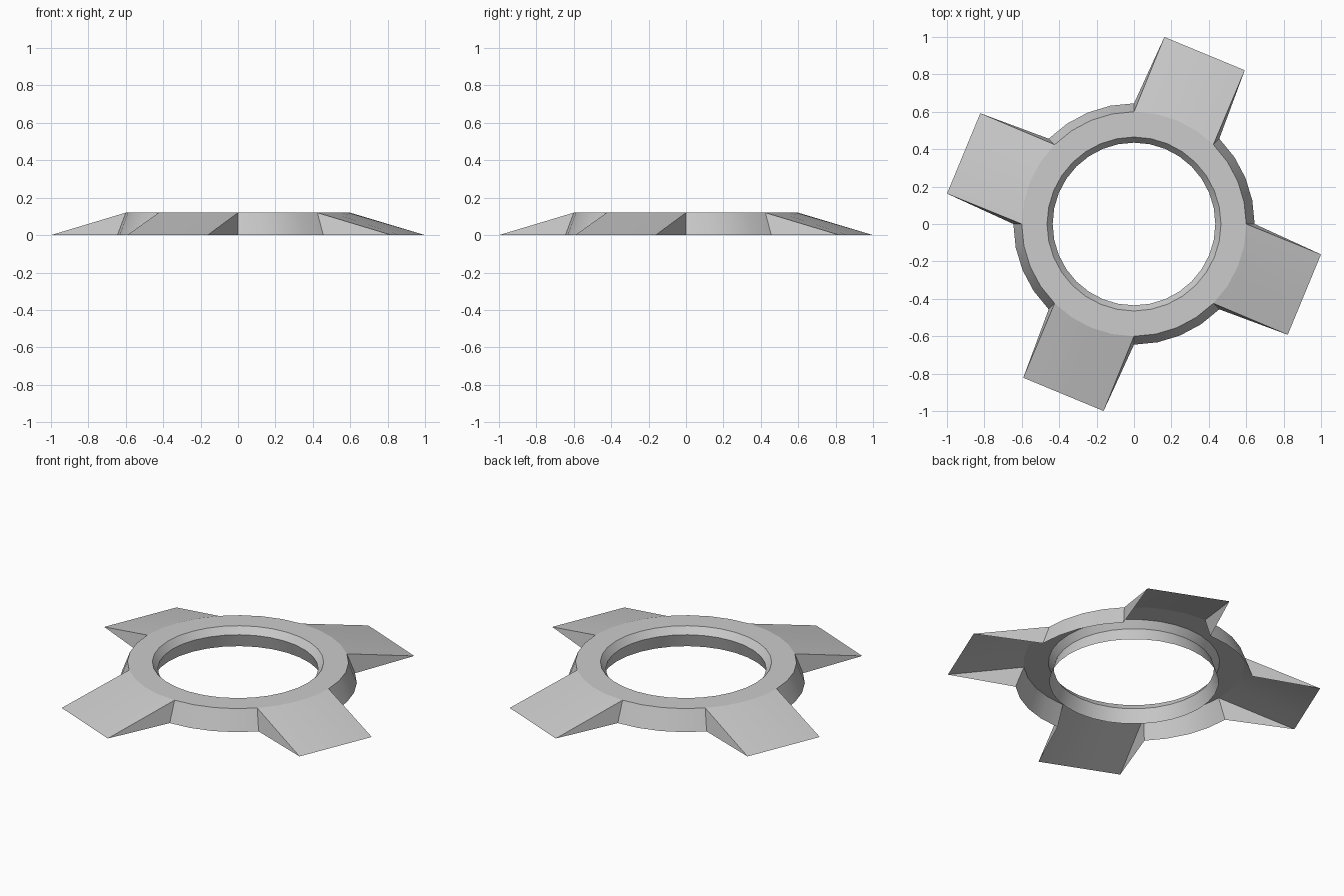
import bpy, bmesh
from math import cos, sin, radians, pi

if "Cube" in bpy.data.objects:
    bpy.data.objects.remove(bpy.data.objects["Cube"])

H, N = 0.12, 32                 # height, sides of the circles
R_TOP, R_BASE = 0.60, 0.645     # outer wall radii
TIP_DIST, TIP_HALF = 0.986, 0.2325


def finish(bm, name):
    bmesh.ops.remove_doubles(bm, verts=bm.verts, dist=1e-4)
    me = bpy.data.meshes.new(name)
    bm.to_mesh(me)
    bm.free()
    ob = bpy.data.objects.new(name, me)
    bpy.context.collection.objects.link(ob)
    bpy.ops.object.select_all(action='DESELECT')
    ob.select_set(True)
    bpy.context.view_layer.objects.active = ob
    bpy.ops.object.shade_smooth_by_angle(angle=radians(30))
    return ob


def polar(r, i, z):
    a = 2 * pi * i / N
    return (r * cos(a), r * sin(a), z)


bm = bmesh.new()


def face(*pts):
    bm.faces.new([bm.verts.new(p) for p in pts])


# hole wall (waisted) and flat top of the ring
profile = [(0.46, 0), (0.435, 0.08), (0.465, H), (R_TOP, H)]
for i in range(N):
    for (r0, z0), (r1, z1) in zip(profile, profile[1:]):
        face(polar(r0, i, z0), polar(r0, i + 1, z0),
             polar(r1, i + 1, z1), polar(r1, i, z1))

# four sloping arms with the outer wall between them, open underneath
for k in range(4):
    start = 4 + 8 * k                       # first arc step of this arm
    a = 2 * pi * (start + 2) / N

    def tip(j):
        t = TIP_HALF * (j - 2) / 2
        return (TIP_DIST * cos(a) - t * sin(a), TIP_DIST * sin(a) + t * cos(a), 0)

    for j in range(4):
        i = start + j
        face(polar(R_TOP, i, H), tip(j), tip(j + 1), polar(R_TOP, i + 1, H))
        i += 4
        face(polar(R_TOP, i, H), polar(R_BASE, i, 0),
             polar(R_BASE, i + 1, 0), polar(R_TOP, i + 1, H))
    # triangular arm sides
    face(polar(R_TOP, start, H), polar(R_BASE, start, 0), tip(0))
    face(polar(R_TOP, start + 4, H), tip(4), polar(R_BASE, start + 4, 0))

finish(bm, "four_armed_ring")
